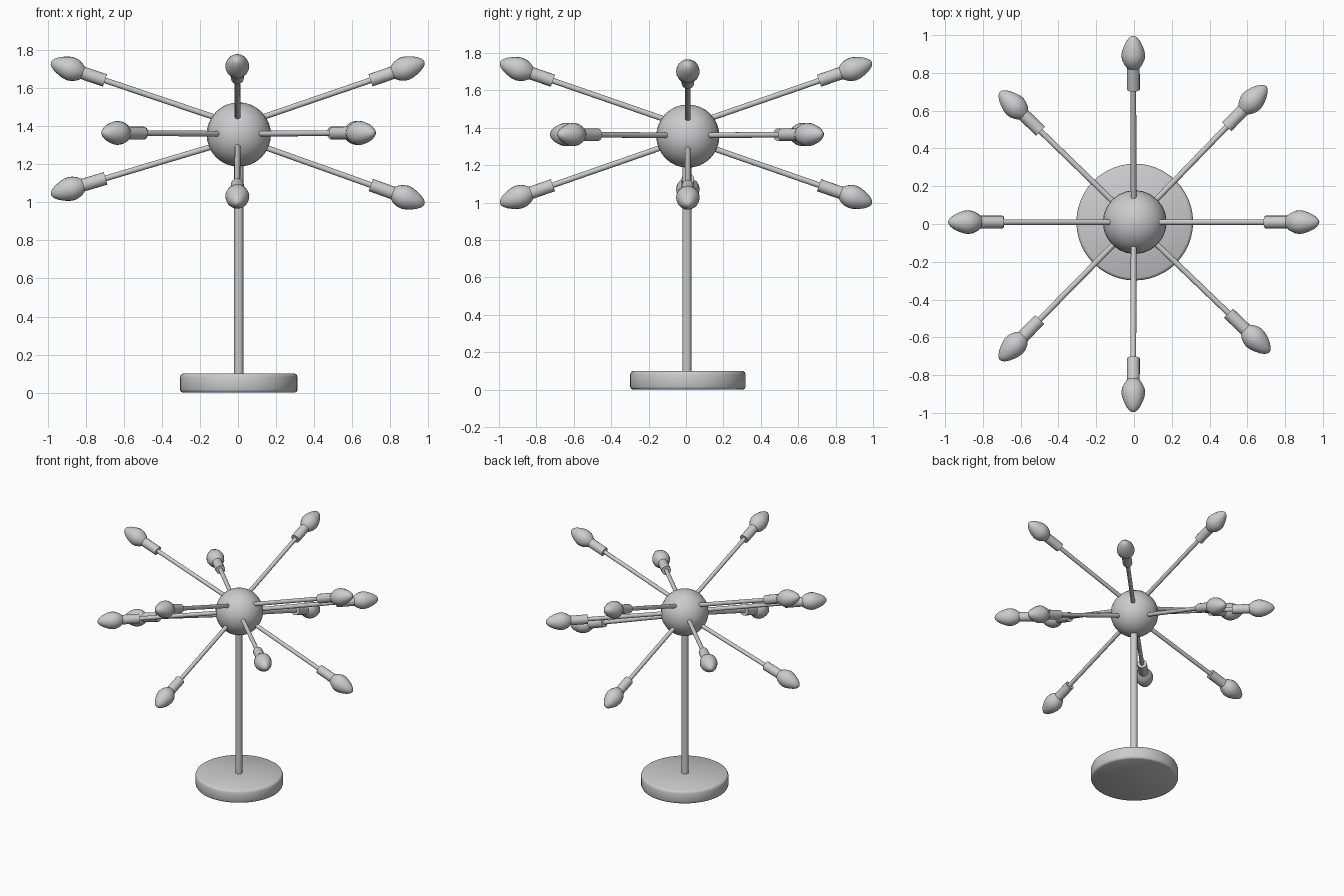
import bpy, bmesh, math
from mathutils import Vector, Matrix

if "Cube" in bpy.data.objects:
    bpy.data.objects.remove(bpy.data.objects["Cube"])


def lathe(name, profile, origin, direction=(0, 0, 1), segments=20):
    """Revolve (radius, height) points around an axis; end radii of 0 close the shape."""
    bm = bmesh.new()
    rings = []
    for r, h in profile:
        if r == 0:
            rings.append([bm.verts.new((0, 0, h))])
        else:
            rings.append([bm.verts.new((r * math.cos(a), r * math.sin(a), h))
                          for a in (2 * math.pi * i / segments for i in range(segments))])
    for lo, hi in zip(rings, rings[1:]):
        for i in range(segments):
            j = (i + 1) % segments
            quad = [lo[i % len(lo)], lo[j % len(lo)], hi[j % len(hi)], hi[i % len(hi)]]
            bm.faces.new(list(dict.fromkeys(quad)))
    bmesh.ops.recalc_face_normals(bm, faces=bm.faces)
    me = bpy.data.meshes.new(name)
    bm.to_mesh(me)
    bm.free()
    ob = bpy.data.objects.new(name, me)
    bpy.context.collection.objects.link(ob)
    turn = Vector((0, 0, 1)).rotation_difference(Vector(direction)).to_matrix().to_4x4()
    ob.matrix_world = Matrix.Translation(origin) @ turn
    bpy.ops.object.select_all(action='DESELECT')
    ob.select_set(True)
    bpy.context.view_layer.objects.active = ob
    bpy.ops.object.shade_smooth_by_angle(angle=math.radians(40))
    return ob


CX, CY, HUB_Z, HUB_R = 0.004, 0.01, 1.356, 0.169

# Base disc with softened rims
lathe("base", [(0, 0), (0.294, 0), (0.304, 0.005), (0.309, 0.016), (0.309, 0.082),
               (0.304, 0.094), (0.294, 0.1), (0, 0.1)], (CX, CY, 0), segments=48)

# Stem
lathe("stem", [(0, 0.09), (0.024, 0.09), (0.024, 1.25), (0, 1.25)], (CX, CY * 0.5, 0))

# Central hub ball
hub = [(HUB_R * math.sin(math.pi * i / 16), -HUB_R * math.cos(math.pi * i / 16)) for i in range(17)]
hub[0], hub[-1] = (0, -HUB_R), (0, HUB_R)
lathe("hub", hub, (CX, CY, HUB_Z), segments=24)

# Arms: (point inside the hub, bulb tip)
arms = [
    # left and right, raised and lowered
    ((0.08, 0.01, 1.43), (0.98, 0.01, 1.738)),
    ((-0.08, 0.01, 1.432), (-0.983, 0.01, 1.736)),
    ((0.08, 0.01, 1.311), (0.98, 0.01, 0.99)),
    ((-0.08, 0.01, 1.309), (-0.983, 0.01, 1.04)),
    # level diagonals
    ((0.06, 0.07, 1.36), (0.70, 0.73, 1.365)),
    ((-0.06, 0.07, 1.36), (-0.71, 0.70, 1.365)),
    ((-0.06, -0.06, 1.36), (-0.71, -0.72, 1.365)),
    ((0.06, -0.05, 1.36), (0.717, -0.68, 1.365)),
]
# front and back, raised and lowered
for s in (-1, 1):
    arms.append(((-0.002, s * 0.08, 1.434), (-0.004, s * 0.995, 1.75)))
    arms.append(((-0.002, s * 0.08, 1.313), (-0.004, s * 0.995, 0.995)))

BULB = [(0, 0), (0.034, 0), (0.048, 0.018), (0.059, 0.042), (0.063, 0.066), (0.06, 0.09),
        (0.051, 0.117), (0.039, 0.143), (0.024, 0.164), (0.011, 0.174), (0, 0.177)]

for n, (start, tip) in enumerate(arms, 1):
    start, tip = Vector(start), Vector(tip)
    d = (tip - start).normalized()
    length = (tip - start).length
    rod_end = length - 0.28
    lathe(f"rod_{n}", [(0, 0), (0.015, 0), (0.015, rod_end), (0, rod_end)], start, d, 16)
    lathe(f"socket_{n}", [(0, -0.02), (0.034, -0.02), (0.034, 0.12), (0, 0.12)],
          tip - d * 0.28, d, 16)
    lathe(f"bulb_{n}", BULB, tip - d * 0.177, d, 20)
